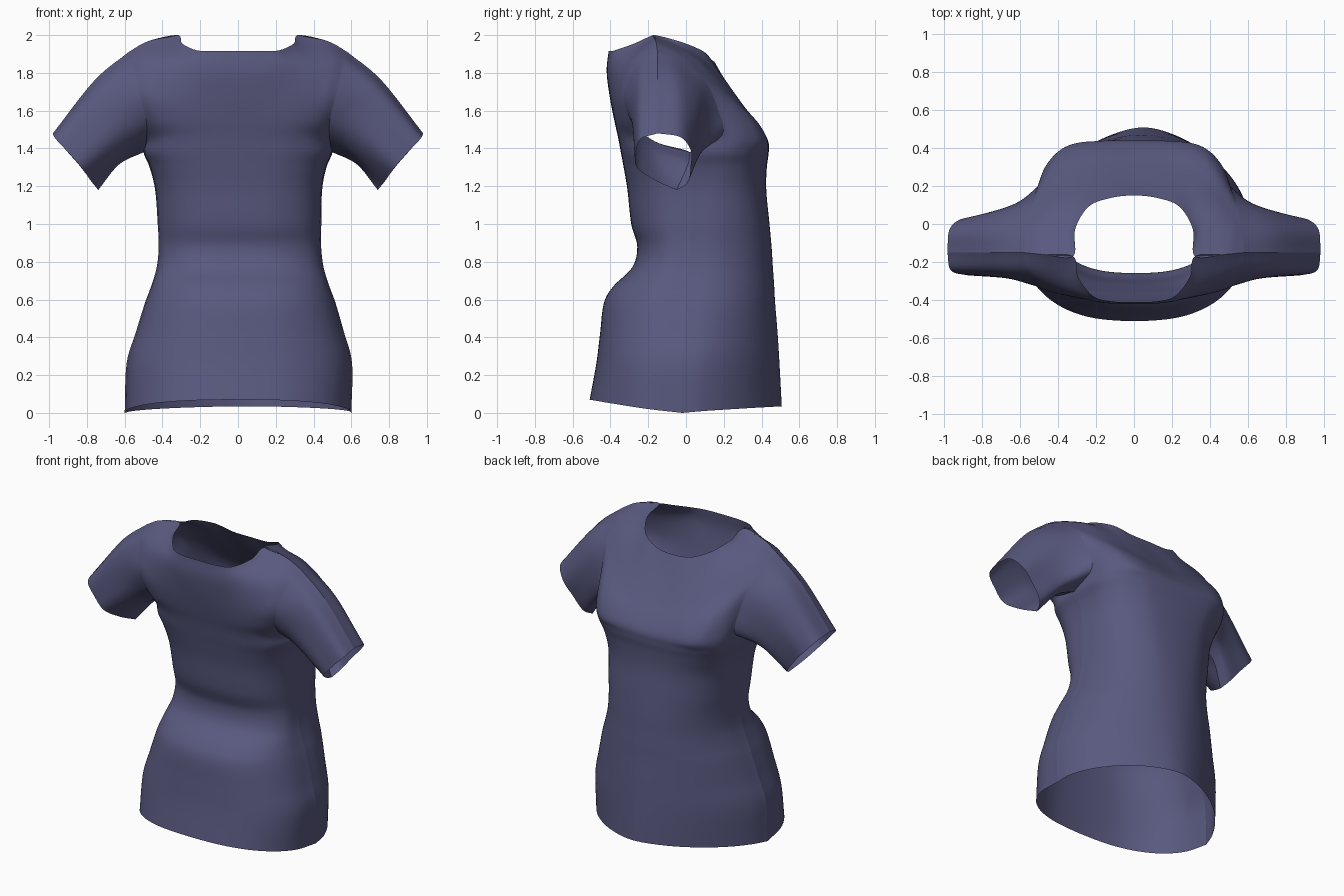
import bpy
from math import sin, cos, pi
from mathutils import Vector

cloth = bpy.data.materials.new("cloth")
cloth.diffuse_color = (0.1, 0.1, 0.215, 1)


def spline(pts, steps=6):
    """Smooth curve through all points (Catmull-Rom)."""
    p = [Vector(q) for q in pts]
    p = [2 * p[0] - p[1]] + p + [2 * p[-1] - p[-2]]
    out = []
    for i in range(1, len(p) - 2):
        a, b, c, d = p[i - 1:i + 3]
        for s in range(steps):
            t = s / steps
            out.append(0.5 * (2 * b + (c - a) * t + (2 * a - 5 * b + 4 * c - d) * t ** 2
                              + (3 * b - a - 3 * c + d) * t ** 3))
    return out + [p[-2]]


def sheet(name, rows, flip=False):
    """Smooth surface through a grid of control points."""
    rows = [spline(r) for r in rows]
    grid = list(zip(*[spline(c) for c in zip(*rows)]))
    n = len(grid[0])
    faces = []
    for i in range(len(grid) - 1):
        for j in range(n - 1):
            f = (i * n + j, i * n + j + 1, (i + 1) * n + j + 1, (i + 1) * n + j)
            faces.append(f[::-1] if flip else f)
    me = bpy.data.meshes.new(name)
    me.from_pydata([v for r in grid for v in r], [], faces)
    me.polygons.foreach_set("use_smooth", [True] * len(faces))
    me.materials.append(cloth)
    ob = bpy.data.objects.new(name, me)
    bpy.context.collection.objects.link(ob)
    return ob


def arc(z, lift, hw, ys, yc, n):
    """Quarter cross-section from the centre line to the side seam."""
    pts = []
    for k in range(7):
        a = k * pi / 12
        s, c = max(sin(a), 0), max(cos(a), 0) if k < 6 else 0
        pts.append((hw * s ** (2 / n), ys + (yc - ys) * c ** (2 / n), z + lift * c))
    return pts


def both_sides(row, skew=0):
    """Mirror a half row; below the chest the cloth leans slightly to one side."""
    row = [(-x, y, z) for x, y, z in row[:0:-1]] + list(row)
    out = []
    for k, (x, y, z) in enumerate(row):
        low = max(0, 1 - z / 1.3)
        sway = 0.012 * sin(pi * z / 1.3) if low else 0
        out.append((x + sway + skew * low * cos((k - 6) * pi / 12), y, z))
    return out


# Torso sections: height, half width, side y, front y, front n, back y, back n
TORSO = [
    (0.00, .60, -.02, -.51, 2.45, .507, 1.66),
    (0.26, .597, -.02, -.475, 2.45, .495, 1.75),
    (0.42, .553, -.01, -.455, 2.5, .485, 1.85),
    (0.58, .505, 0, -.435, 2.5, .472, 2.0),
    (0.67, .472, 0, -.385, 2.5, .467, 2.1),
    (0.77, .442, .01, -.285, 2.5, .46, 2.2),
    (0.88, .43, .02, -.258, 2.5, .453, 2.3),
    (1.00, .433, .03, -.29, 2.6, .442, 2.4),
    (1.18, .442, .03, -.31, 2.8, .425, 2.6),
    (1.30, .468, .03, -.33, 3.0, .428, 2.9),
    (1.38, .50, .02, -.345, 3.1, .438, 3.15),
]
front = [arc(z, .07 if z < .1 else 0, w, ys, yf, nf) for z, w, ys, yf, nf, yb, nb in TORSO]
back = [arc(z, .035 if z < .1 else 0, w, ys, yb, nb) for z, w, ys, yf, nf, yb, nb in TORSO]

# Yoke rows from chest to neckline, centre line to armhole
shoulder = [(.32, -.17, 2.0), (.475, -.16, 1.968), (.58, -.15, 1.91)]
front_yoke = [
    [(0, -.36, 1.46), (.175, -.355, 1.46), (.29, -.34, 1.46), (.37, -.31, 1.46),
     (.425, -.27, 1.455), (.465, -.22, 1.45), (.487, -.16, 1.435)],
    [(0, -.38, 1.55), (.16, -.378, 1.55), (.28, -.37, 1.55), (.36, -.355, 1.55),
     (.42, -.335, 1.55), (.46, -.312, 1.55), (.485, -.285, 1.54)],
    [(0, -.405, 1.68), (.15, -.40, 1.68), (.27, -.39, 1.68), (.36, -.375, 1.69),
     (.42, -.36, 1.69), (.475, -.345, 1.69), (.52, -.325, 1.69)],
    [(0, -.42, 1.81), (.15, -.415, 1.81), (.25, -.395, 1.83), (.34, -.355, 1.85),
     (.42, -.31, 1.865), (.50, -.28, 1.86), (.56, -.25, 1.85)],
    [(0, -.41, 1.915), (.13, -.405, 1.915), (.22, -.375, 1.92), (.295, -.275, 1.955)] + shoulder,
]
back_yoke = [
    [(0, .434, 1.44), (.17, .434, 1.44), (.30, .425, 1.44), (.385, .39, 1.45),
     (.45, .325, 1.46), (.485, .26, 1.47), (.50, .19, 1.47)],
    [(0, .385, 1.52), (.15, .39, 1.52), (.28, .385, 1.53), (.38, .345, 1.56),
     (.44, .29, 1.59), (.485, .23, 1.61), (.52, .165, 1.62)],
    [(0, .31, 1.615), (.15, .31, 1.62), (.28, .285, 1.645), (.37, .235, 1.69),
     (.44, .18, 1.73), (.50, .13, 1.755), (.545, .09, 1.77)],
    [(0, .22, 1.74), (.15, .22, 1.745), (.265, .175, 1.79), (.35, .105, 1.85),
     (.425, .035, 1.89), (.51, -.01, 1.885), (.565, -.04, 1.87)],
    [(0, .15, 1.86), (.13, .135, 1.87), (.24, .09, 1.915), (.31, -.03, 1.965)] + shoulder,
]
front += front_yoke
back += back_yoke
sheet("front_panel", [both_sides(r) for r in front])
sheet("back_panel", [both_sides(r, .05) for r in back], flip=True)

# Sleeve halves: armhole, middle and cuff, each from top seam to underarm
sleeve_front = [
    [r[-1] for r in front[:9:-1]],
    [(.76, -.15, 1.76), (.735, -.245, 1.715), (.67, -.285, 1.61),
     (.62, -.27, 1.48), (.60, -.17, 1.38), (.63, .01, 1.315)],
    [(.98, -.15, 1.48), (.965, -.24, 1.45), (.90, -.265, 1.38),
     (.83, -.26, 1.30), (.78, -.16, 1.23), (.74, -.05, 1.18)],
]
sleeve_back = [
    [r[-1] for r in back[:9:-1]],
    [(.76, -.15, 1.76), (.75, -.03, 1.73), (.70, .065, 1.64),
     (.65, .095, 1.50), (.62, .085, 1.385), (.63, .01, 1.315)],
    [(.98, -.15, 1.48), (.97, -.03, 1.46), (.91, .025, 1.39),
     (.84, .025, 1.31), (.77, .01, 1.22), (.74, -.05, 1.18)],
]
for name, rows, flip in (("sleeve_front", sleeve_front, False), ("sleeve_back", sleeve_back, True)):
    sheet(name, rows, flip).modifiers.new("Mirror", 'MIRROR').use_axis[0] = True
